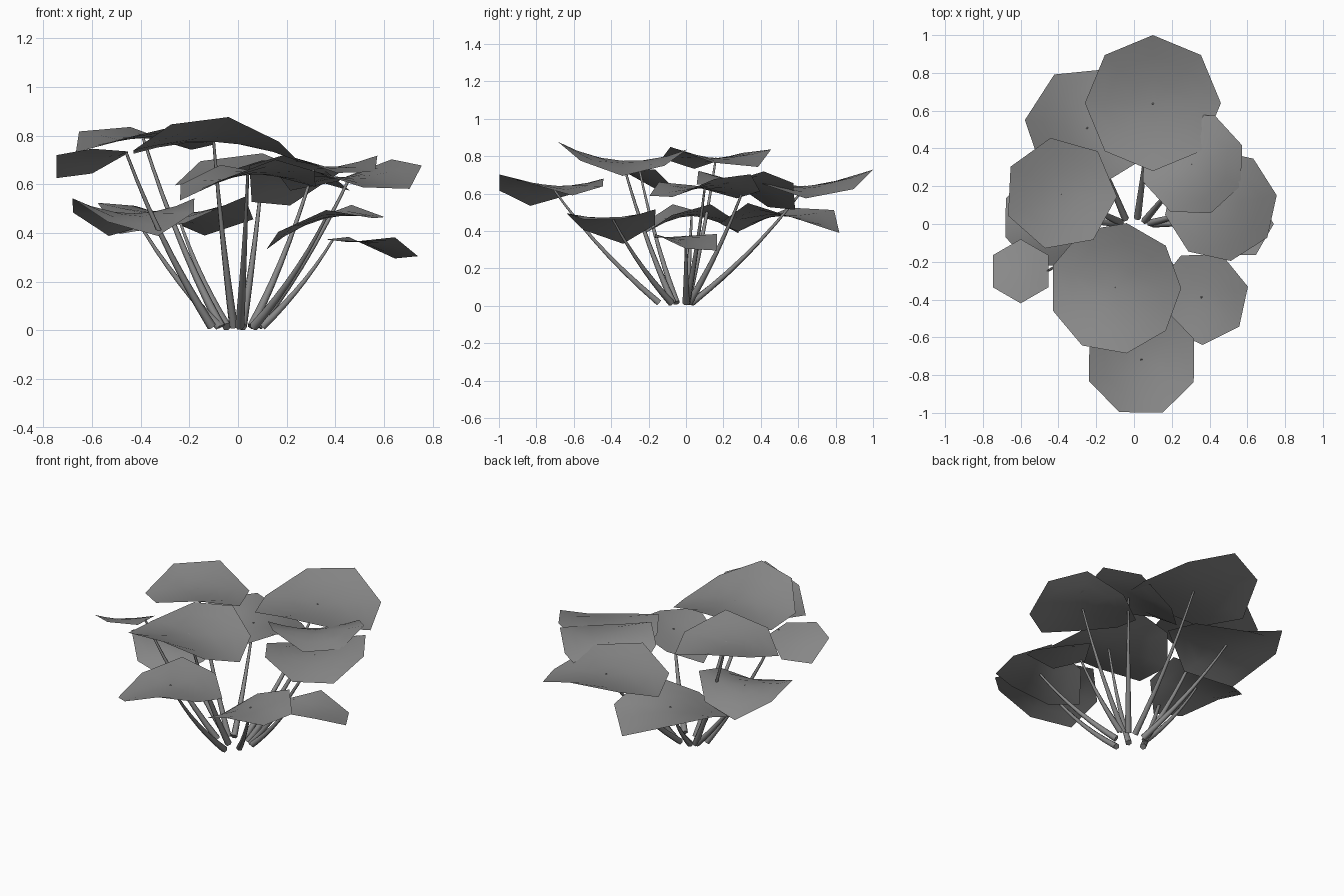
import bpy
import bmesh
from math import cos, sin, radians, tau
from mathutils import Vector

cube = bpy.data.objects.get("Cube")
if cube:
    bpy.data.objects.remove(cube, do_unlink=True)

# One plain colour for the whole plant
color = (0.25, 0.25, 0.25, 1)
grey = bpy.data.materials.new("plain grey")
grey.use_nodes = True
grey.diffuse_color = color
grey.node_tree.nodes["Principled BSDF"].inputs["Base Color"].default_value = color


def add_object(name, bm):
    mesh = bpy.data.meshes.new(name)
    bm.to_mesh(mesh)
    bm.free()
    mesh.materials.append(grey)
    obj = bpy.data.objects.new(name, mesh)
    bpy.context.collection.objects.link(obj)
    bpy.ops.object.select_all(action="DESELECT")
    bpy.context.view_layer.objects.active = obj
    obj.select_set(True)
    bpy.ops.object.shade_smooth_by_angle(angle=radians(65))


def circle(sides, radius, turn=0):
    """Corner points of a flat regular polygon."""
    angles = [turn + tau * i / sides for i in range(sides)]
    return [Vector((radius * cos(a), radius * sin(a), 0)) for a in angles]


def bridge(bm, lower, upper):
    """Join two rings of vertices with quads."""
    for i in range(len(lower)):
        bm.faces.new((lower[i - 1], lower[i], upper[i], upper[i - 1]))


def make_leaf(name, center, radius, turn, crest, bend, tilt, sides):
    """Saddle-shaped polygon blade; returns a function giving its surface points."""
    axis = Vector((cos(radians(crest)), sin(radians(crest)), 0))
    rise, droop = bend

    def surface(flat):
        along = flat.dot(axis)
        across = flat.cross(axis).z
        lift = (rise * along ** 2 - droop * across ** 2) / radius
        lift += tilt[0] * flat.x + tilt[1] * flat.y
        return Vector(center) + flat + Vector((0, 0, lift))

    bm = bmesh.new()
    rings = []
    for part in (0.35, 0.7, 1):
        corners = circle(sides, radius * part, radians(turn))
        rings.append([bm.verts.new(surface(p)) for p in corners])
    hub = bm.verts.new(surface(Vector()))
    inner = rings[0]
    for i in range(sides):
        bm.faces.new((hub, inner[i - 1], inner[i]))
    for inside, outside in zip(rings, rings[1:]):
        bridge(bm, outside, inside)
    bmesh.ops.recalc_face_normals(bm, faces=bm.faces[:])
    if hub.link_faces[0].normal.z < 0:
        bmesh.ops.reverse_faces(bm, faces=bm.faces[:])
    add_object(name, bm)
    return surface


def make_stem(name, start, tip, sides=6, steps=7):
    """Tapered tube that leaves the ground outwards and curves upwards."""
    middle = start.lerp(tip, 0.58)
    middle.z = tip.z * 0.46
    bm = bmesh.new()
    rings = []
    for step in range(steps + 1):
        t = step / steps
        first, second = start.lerp(middle, t), middle.lerp(tip, t)
        point = first.lerp(second, t)
        facing = (second - first).to_track_quat("Z", "Y")
        ring = []
        for corner in circle(sides, 0.006 + 0.013 * (1 - t) ** 1.3):
            place = point + facing @ corner
            place.z = max(place.z, 0)
            ring.append(bm.verts.new(place))
        rings.append(ring)
    for lower, upper in zip(rings, rings[1:]):
        bridge(bm, lower, upper)
    bm.faces.new(rings[0])
    bm.faces.new(rings[-1])
    bmesh.ops.recalc_face_normals(bm, faces=bm.faces[:])
    add_object(name, bm)


def grow(name, center, radius, turn=0, crest=90, bend=(.2, .2), tilt=(0, 0), sides=8, shift=0):
    """One leaf with its stem; shift moves the joint sideways from the leaf centre."""
    surface = make_leaf(name + "_leaf", center, radius, turn, crest, bend, tilt, sides)
    x, y, z = center
    # Stems start in a small cluster, reaching further out towards the front
    root = Vector((x * 0.18, y * (0.2 if y < 0 else 0.05), 0.015))
    make_stem(name + "_stem", root, surface(Vector((shift, 0, 0))))


# Tall upper leaves
grow("front_top", center=(-.1, -.34, .775), radius=.35, turn=-80, bend=(.25, .2),
     tilt=(-.03, -.06), sides=9)
grow("right_top", center=(-.39, .16, .79), radius=.3, turn=100, crest=120, sides=7)

# Middle layer of broad leaves
grow("back_large", center=(.1, .64, .64), radius=.36, crest=102, bend=(.22, .17), tilt=(-.03, .04))
grow("front_low", center=(.04, -.72, .64), radius=.3, turn=22, crest=112, bend=(.17, .26),
     tilt=(.1, 0))
grow("back_left", center=(.31, .32, .66), radius=.28, turn=20, crest=40, bend=(.2, .35),
     tilt=(.15, -.2))
grow("left_large", center=(.46, .1, .63), radius=.3, turn=10, crest=40, tilt=(.05, .05))

# Lower leaves
grow("back_right", center=(-.25, .51, .48), radius=.33, turn=70, crest=150, bend=(.21, .29), sides=7)
grow("right_low", center=(-.43, .03, .48), radius=.27, turn=22, crest=15, bend=(.24, .35))
grow("front_left", center=(.36, -.39, .46), radius=.25, turn=-38, crest=80, bend=(.15, .28),
     tilt=(.24, 0), sides=7)

# Small outer leaves, joined near their inner edge
grow("right_small", center=(-.6, -.25, .7), radius=.17, turn=90, crest=40, bend=(.15, .15),
     tilt=(.2, -.3), sides=6, shift=.14)
grow("left_small", center=(.55, 0, .355), radius=.19, crest=125, bend=(.15, .2),
     tilt=(-.18, -.1), sides=6, shift=-.16)
